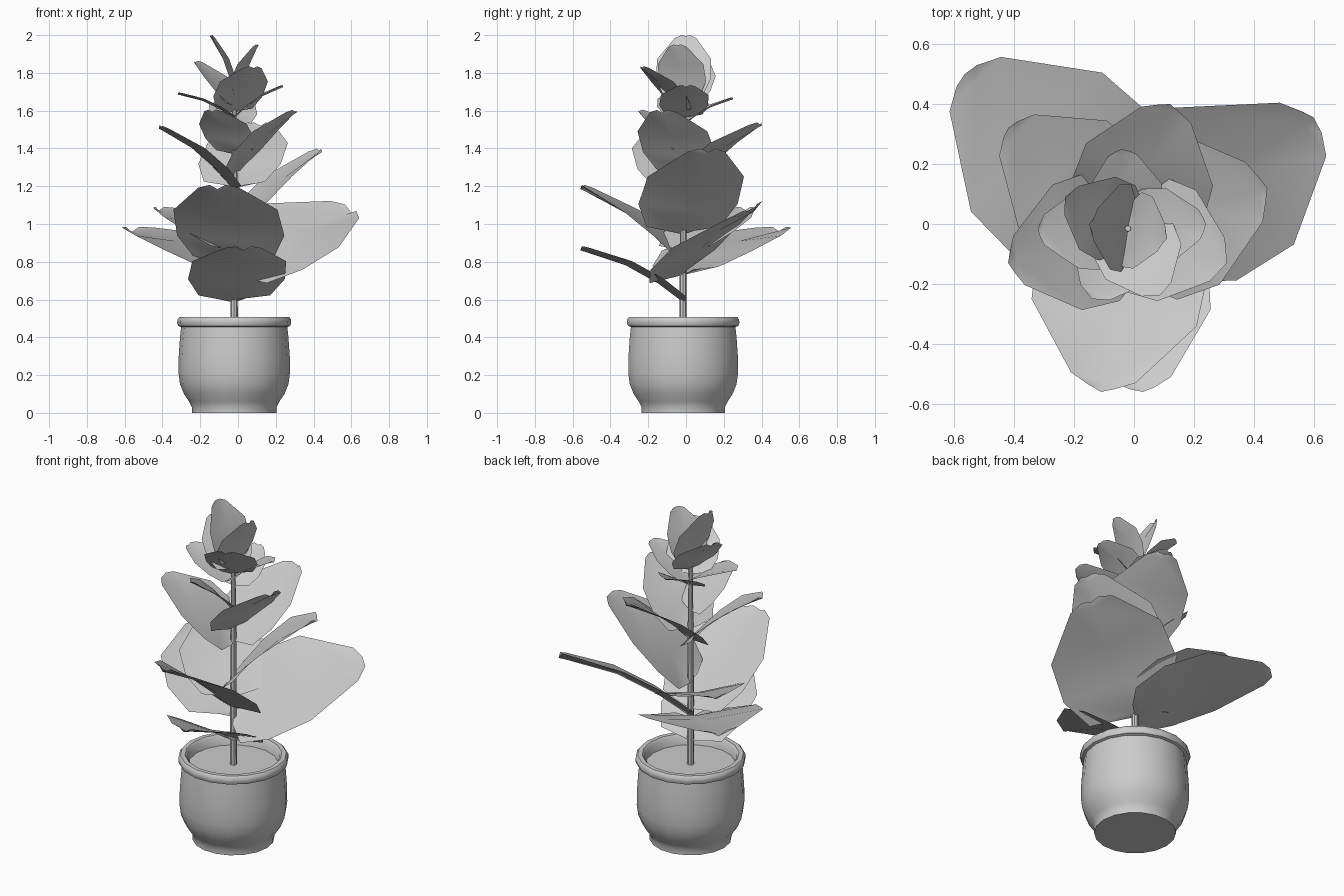
import bpy
import bmesh
from math import cos, sin, pi, radians
from mathutils import Vector

old = bpy.data.objects.get("Cube")
if old:
    bpy.data.objects.remove(old, do_unlink=True)

STEM_X, STEM_Y = -0.02, -0.015

# One plain grey for everything
SHADE = (0.6, 0.6, 0.6, 1)
grey = bpy.data.materials.new("plain_grey")
grey.use_nodes = True
grey.diffuse_color = SHADE
grey.node_tree.nodes["Principled BSDF"].inputs["Base Color"].default_value = SHADE


def finish(bm, name, angle):
    """Turn a bmesh into a smooth shaded object."""
    mesh = bpy.data.meshes.new(name)
    bm.to_mesh(mesh)
    bm.free()
    mesh.materials.append(grey)
    obj = bpy.data.objects.new(name, mesh)
    bpy.context.collection.objects.link(obj)
    bpy.ops.object.select_all(action="DESELECT")
    obj.select_set(True)
    bpy.context.view_layer.objects.active = obj
    bpy.ops.object.shade_smooth_by_angle(angle=radians(angle))
    return obj


def lathe(name, profile, sides, cap_end=True):
    """Revolve a radius and height profile around the stem axis."""
    bm = bmesh.new()
    rings = []
    for radius, height in profile:
        rings.append([bm.verts.new((STEM_X + radius * cos(2 * pi * i / sides),
                                    STEM_Y + radius * sin(2 * pi * i / sides),
                                    height)) for i in range(sides)])
    for low, high in zip(rings, rings[1:]):
        for i in range(sides):
            j = (i + 1) % sides
            bm.faces.new((low[i], low[j], high[j], high[i]))
    bm.faces.new(list(reversed(rings[0])))
    if cap_end:
        bm.faces.new(rings[-1])
    return finish(bm, name, 40)


# Position along the leaf and share of its half width
LEAF_OUTLINE = [(0, 0.25), (0.04, 0.74), (0.27, 1), (0.59, 0.97), (0.95, 0.38), (1, 0.15)]


def leaf(name, base_height, tip, roll=0):
    """Broad blunt leaf, folded along its midrib and arched towards the tip."""
    base = Vector((STEM_X, STEM_Y, base_height))
    axis = Vector(tip) - base
    length = axis.length
    flat = Vector((axis.x, axis.y, 0)).normalized()
    side = flat.cross(Vector((0, 0, 1)))
    side.z = roll
    side -= side.project(axis)
    side.normalize()
    normal = side.cross(axis).normalized()
    bm = bmesh.new()
    rows = []
    for t, share in LEAF_OUTLINE:
        middle = base + axis * t + normal * (0.065 * length * sin(pi * t))
        half = 0.42 * length * share
        lift = normal * (0.04 * length)
        rows.append([bm.verts.new(middle - side * half + lift),
                     bm.verts.new(middle),
                     bm.verts.new(middle + side * half + lift)])
    for near, far in zip(rows, rows[1:]):
        for i in range(2):
            bm.faces.new((near[i], near[i + 1], far[i + 1], far[i]))
    bm.normal_update()
    return finish(bm, name, 60)


# Pot with a foot, rounded belly and rolled rim
lathe("pot", [
    (0.224, 0), (0.224, 0.03), (0.239, 0.06), (0.266, 0.1), (0.287, 0.152),
    (0.295, 0.21), (0.294, 0.3), (0.287, 0.4), (0.281, 0.455), (0.296, 0.46), (0.302, 0.475),
    (0.301, 0.495), (0.29, 0.508), (0.265, 0.508), (0.253, 0.495), (0.245, 0.435),
], 18, cap_end=False)

# Soil surface
lathe("soil", [(0.247, 0.435), (0.247, 0.447)], 18)

# Stem, slightly tapered
lathe("stem", [(0.019, 0.44), (0.017, 1.2), (0.01, 1.72)], 8)

# Leaves from the bottom up: height on the stem, then the tip and any sideways roll
LEAVES = {
    "lowest_front_leaf": (0.585, (0.03, -0.56, 0.86)),
    "lowest_back_right_leaf": (0.73, (-0.565, 0.5, 0.955)),
    "lowest_back_left_leaf": (0.73, (0.6, 0.355, 1.06), -0.47),
    "lower_front_leaf": (0.78, (-0.11, -0.56, 1.185)),
    "lower_back_right_leaf": (0.85, (-0.42, 0.32, 1.07)),
    "middle_left_leaf": (0.945, (0.445, 0.12, 1.38)),
    "middle_right_leaf": (1.18, (-0.42, -0.13, 1.505), 0.1),
    "middle_back_leaf": (1.19, (0.12, 0.4, 1.52)),
    "middle_front_left_leaf": (1.26, (0.31, -0.13, 1.59)),
    "upper_front_right_leaf": (1.37, (-0.14, -0.25, 1.595)),
    "upper_back_leaf": (1.52, (-0.04, 0.25, 1.66)),
    "upper_right_leaf": (1.56, (-0.32, -0.02, 1.685)),
    "upper_left_leaf": (1.56, (0.24, 0, 1.725)),
    "top_front_leaf": (1.59, (0.085, -0.24, 1.825)),
    "top_back_right_leaf": (1.62, (-0.23, 0.09, 1.855)),
    "top_left_leaf": (1.67, (0.11, -0.05, 1.945)),
    "crown_right_leaf": (1.67, (-0.15, 0, 1.995)),
}
for leaf_name, shape in LEAVES.items():
    leaf(leaf_name, *shape)
